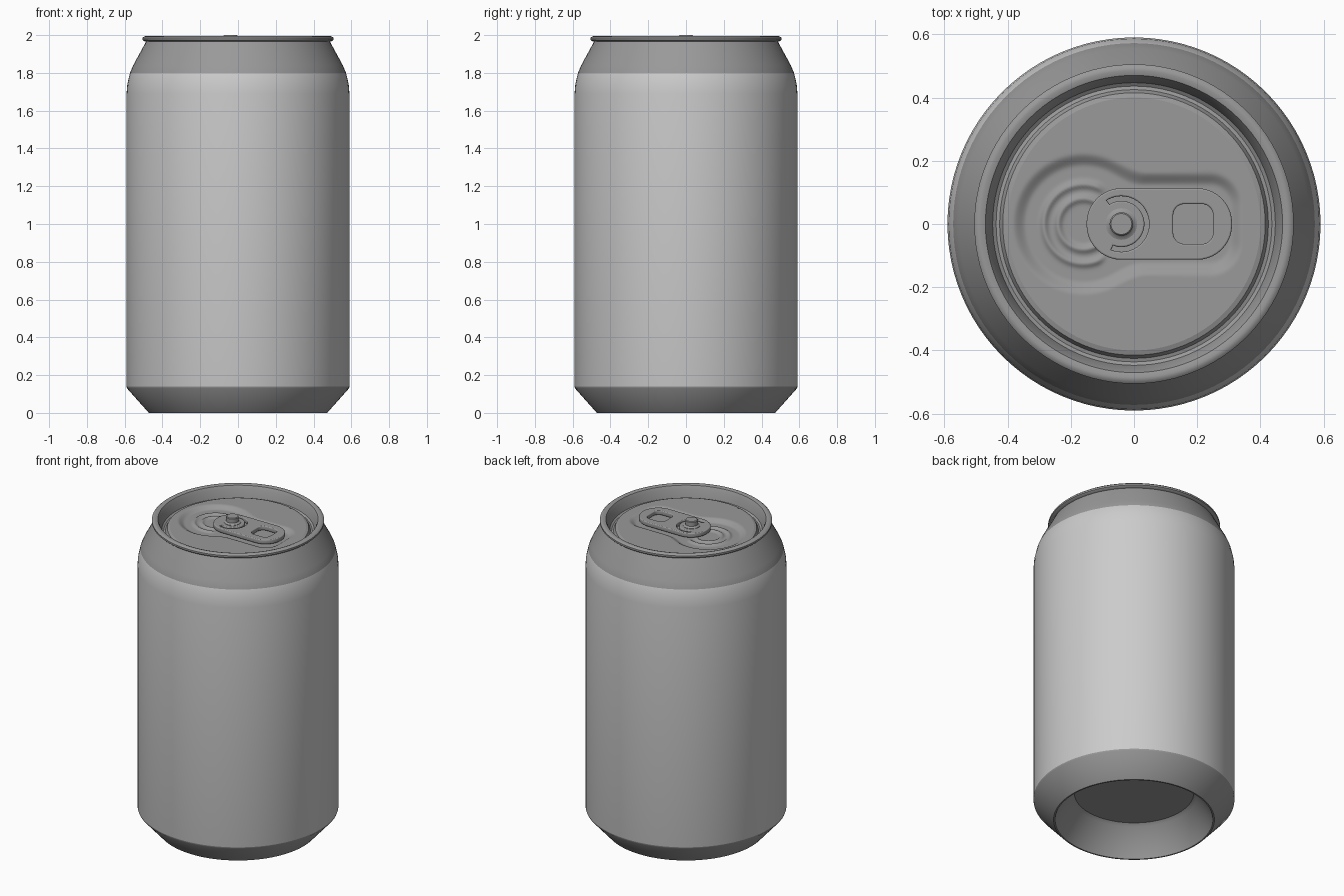
import bpy, bmesh, math
from math import sin, cos, pi, exp, hypot

cube = bpy.data.objects.get("Cube")
if cube:
    bpy.data.objects.remove(cube)


def material(name, v):
    m = bpy.data.materials.new(name)
    m.use_nodes = True
    m.diffuse_color = (v, v, v, 1)
    m.node_tree.nodes["Principled BSDF"].inputs["Base Color"].default_value = (v, v, v, 1)
    return m


METAL = material("bare metal grey", 0.32)
LABEL = material("light grey label", 0.6)


def finish(obj, angle=30):
    bpy.ops.object.select_all(action='DESELECT')
    obj.select_set(True)
    bpy.context.view_layer.objects.active = obj
    bpy.ops.object.shade_smooth_by_angle(angle=math.radians(angle))


def lathe(name, rings, segments, cap_ends, height=None, mats=(METAL,)):
    """Spin (radius, z) rings around z; height(x, y, z) can emboss the surface."""
    bm = bmesh.new()
    loops = []
    for r, z in rings:
        loop = []
        for i in range(segments):
            x, y = r * cos(2 * pi * i / segments), r * sin(2 * pi * i / segments)
            loop.append(bm.verts.new((x, y, height(x, y, z) if height else z)))
        loops.append(loop)
    for a, b in zip(loops, loops[1:]):
        for i in range(segments):
            j = (i + 1) % segments
            bm.faces.new((a[i], a[j], b[j], b[i]))
    if "start" in cap_ends:
        bm.faces.new(loops[0][::-1])
    if "end" in cap_ends:
        bm.faces.new(loops[-1])
    me = bpy.data.meshes.new(name)
    bm.to_mesh(me)
    bm.free()
    for m in mats:
        me.materials.append(m)
    obj = bpy.data.objects.new(name, me)
    bpy.context.collection.objects.link(obj)
    return obj


# Can shell: recessed base, tapered foot, straight wall, neck, rolled rim, groove
shell = lathe("can_shell", [
    (0.35, 0.18), (0.37, 0.165), (0.45, 0.03), (0.463, 0.0), (0.472, 0.0),
    (0.588, 0.13), (0.59, 0.14), (0.59, 1.69), (0.586, 1.74), (0.572, 1.8),
    (0.555, 1.84), (0.487, 1.965), (0.497, 1.968), (0.505, 1.975), (0.505, 1.986),
    (0.497, 1.993), (0.485, 1.995), (0.47, 1.99), (0.46, 1.97), (0.447, 1.92),
    (0.436, 1.912), (0.425, 1.915), (0.415, 1.935), (0.4, 1.94)],
    96, ["start"], mats=(METAL, LABEL))
for p in shell.data.polygons:
    outward = p.normal.x * p.center.x + p.normal.y * p.center.y > 0
    p.material_index = int(outward and 0.135 < p.center.z < 1.8)
finish(shell, 35)


# Lid panel: keyhole recess with raised beads around the mouth
MOUTH = -0.16


def smoothstep(a, b, t):
    t = min(max((t - a) / (b - a), 0), 1)
    return t * t * (3 - 2 * t)


def lid_height(x, y, z):
    d = hypot(x - MOUTH, y)
    circle = d - 0.2
    qx, qy = abs(x - 0.08) - 0.16, abs(y) - 0.06
    slot = hypot(max(qx, 0), max(qy, 0)) + min(max(qx, qy), 0) - 0.08
    k = 0.04
    h = max(k - abs(circle - slot), 0) / k
    field = min(circle, slot) - h * h * k / 4
    z -= 0.02 * (1 - smoothstep(-0.02, 0.025, field))
    fade = 1 - smoothstep(-0.12, -0.08, x)
    for radius in (0.125, 0.08):
        z += 0.01 * fade * exp(-((d - radius) / 0.011) ** 2)
    return z


lid = lathe("lid_panel", [(0.4 * (1 - i / 90), 1.94) for i in range(90)],
            180, ["end"], lid_height)
finish(lid, 60)


# Pull tab: flat outline with a finger hole and a curved slot
def rounded(cx, cy, hx, hy, r, n=10):
    pts = []
    for q, (sx, sy) in enumerate(((1, 1), (-1, 1), (-1, -1), (1, -1))):
        for i in range(n + 1):
            a = (q + i / n) * pi / 2
            pts.append((cx + sx * (hx - r) + r * cos(a), cy + sy * (hy - r) + r * sin(a)))
    return pts


def arc(cx, r, a0, a1, n=28):
    angles = [math.radians(a0 + (a1 - a0) * i / n) for i in range(n + 1)]
    return [(cx + r * cos(a), r * sin(a)) for a in angles]


def plate(name, outlines, z, thickness, bevel):
    cu = bpy.data.curves.new(name + "_outline", 'CURVE')
    cu.dimensions = '2D'
    cu.fill_mode = 'BOTH'
    cu.extrude = thickness / 2 - bevel
    cu.bevel_depth = bevel
    cu.bevel_resolution = 2
    for pts in outlines:
        s = cu.splines.new('POLY')
        s.points.add(len(pts) - 1)
        for p, (x, y) in zip(s.points, pts):
            p.co = (x, y, 0, 1)
        s.use_cyclic_u = True
    tmp = bpy.data.objects.new(name + "_tmp", cu)
    bpy.context.collection.objects.link(tmp)
    bpy.context.view_layer.update()
    me = bpy.data.meshes.new_from_object(tmp.evaluated_get(bpy.context.evaluated_depsgraph_get()))
    bpy.data.objects.remove(tmp)
    me.name = name
    me.materials.clear()
    me.materials.append(METAL)
    obj = bpy.data.objects.new(name, me)
    obj.location.z = z
    bpy.context.collection.objects.link(obj)
    finish(obj, 40)
    return obj


RIVET = -0.04
c_slot = arc(RIVET, 0.093, -115, 125) + arc(RIVET, 0.068, 125, -115)
plate("pull_tab", [rounded(0.08, 0, 0.225, 0.108, 0.105),
                   rounded(0.187, 0, 0.068, 0.068, 0.04), c_slot], 1.946, 0.028, 0.005)

# Rivet holding the tab
rivet = lathe("rivet", [(0.05, 1.92), (0.05, 1.962), (0.04, 1.966), (0.037, 1.97),
                        (0.037, 1.996), (0.033, 2.0)], 32, ["end"])
rivet.location.x = RIVET
finish(rivet, 35)
